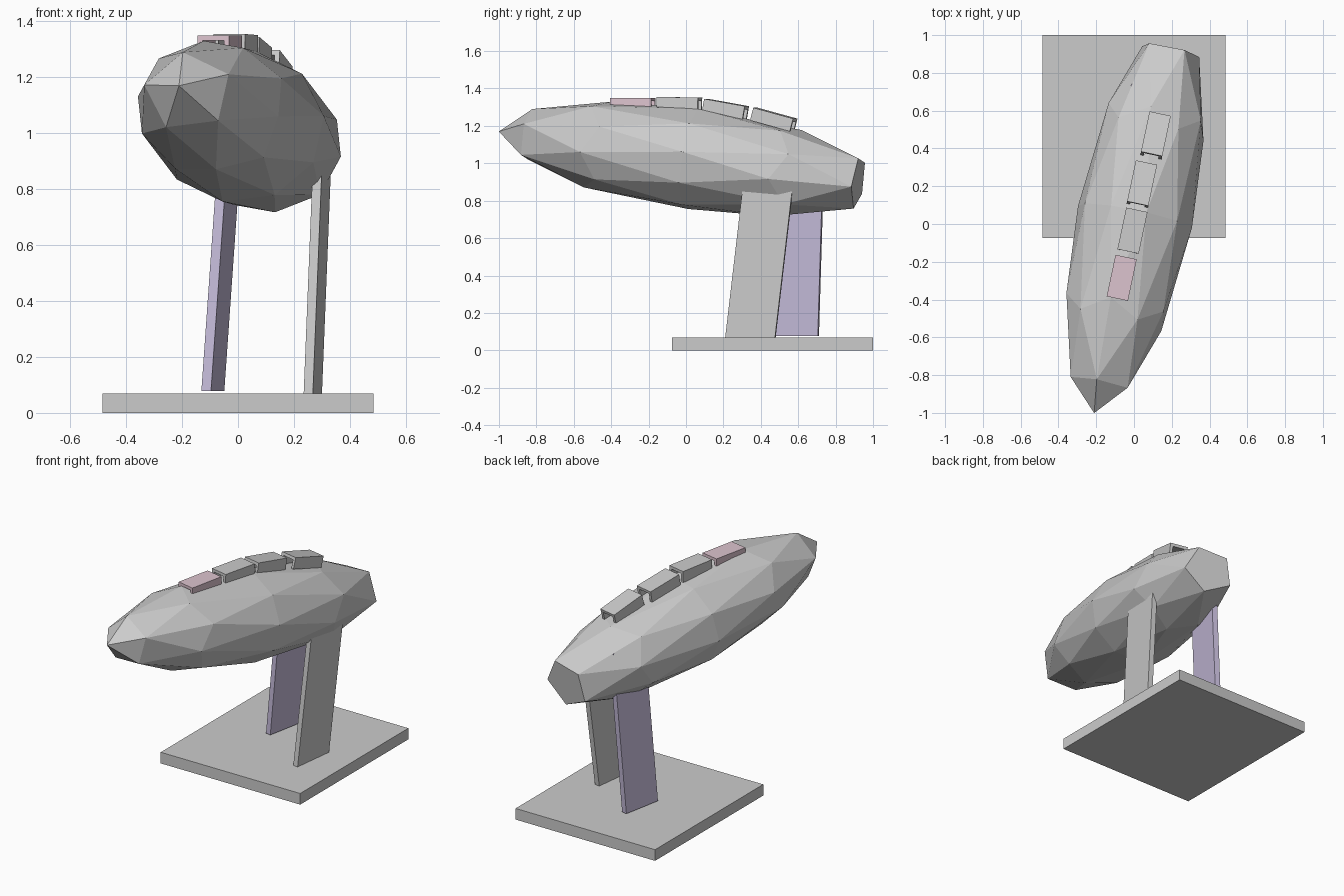
import bpy, bmesh
from math import radians, sin, cos
from mathutils import Vector, Matrix

if "Cube" in bpy.data.objects:
    bpy.data.objects.remove(bpy.data.objects["Cube"])


def material(name, rgb):
    m = bpy.data.materials.new(name)
    m.diffuse_color = (*rgb, 1)
    m.use_nodes = True
    m.node_tree.nodes["Principled BSDF"].inputs["Base Color"].default_value = m.diffuse_color
    return m


def finish(bm, name, mat=None):
    bmesh.ops.recalc_face_normals(bm, faces=bm.faces)
    me = bpy.data.meshes.new(name)
    bm.to_mesh(me)
    bm.free()
    ob = bpy.data.objects.new(name, me)
    bpy.context.collection.objects.link(ob)
    if mat:
        me.materials.append(mat)
    return ob


def leaning_plank(name, bottom, top, size, yaw=0, mat=None):
    """Box of footprint size, turned by yaw, sheared from bottom to top centre."""
    bm = bmesh.new()
    bmesh.ops.create_cube(bm, size=1)
    turn = Matrix.Rotation(radians(-yaw), 3, 'Z')
    for v in bm.verts:
        flat = turn @ Vector((v.co.x * size[0], v.co.y * size[1], 0))
        v.co = Vector(top if v.co.z > 0 else bottom) + flat
    return finish(bm, name, mat)


def roof_channel(name, top_centre, pitch, mat=None):
    """Upside-down U profile, open at both ends."""
    w, t, h, length = 0.0575, 0.018, 0.07, 0.225
    profile = [(-w, -h), (-w, 0), (w, 0), (w, -h),
               (w - t, -h), (w - t, -t), (t - w, -t), (t - w, -h)]
    bm = bmesh.new()
    face = bm.faces.new([bm.verts.new((x, -length / 2, z)) for x, z in profile])
    ext = bmesh.ops.extrude_face_region(bm, geom=[face], use_keep_orig=True)
    moved = [g for g in ext['geom'] if isinstance(g, bmesh.types.BMVert)]
    bmesh.ops.translate(bm, verts=moved, vec=(0, length, 0))
    bm.transform(Matrix.Translation(top_centre) @ Matrix.Rotation(radians(-12), 4, 'Z')
                 @ Matrix.Rotation(radians(-pitch), 4, 'X'))
    return finish(bm, name, mat)


pink = material("pink", (0.72, 0.55, 0.62))
purple = material("purple", (0.56, 0.50, 0.70))

# Hull: stretched icosphere with its rear tip flattened
centre = Vector((0.005, 0.037, 1.024))
back = Vector((0.40, 1.92, -0.27)).normalized()
right = Vector((back.y, -back.x, 0)).normalized()
up = right.cross(back)
roll = radians(-8)
bm = bmesh.new()
bmesh.ops.create_icosphere(bm, subdivisions=2, radius=1)
rear_tip = min(bm.verts, key=lambda v: v.co.z)
for v in bm.verts:
    a, b, c = v.co
    lift = a * cos(roll) - b * sin(roll)
    side = a * sin(roll) + b * cos(roll)
    v.co = centre - back * 1.07 * c + up * 0.275 * lift + right * 0.31 * side
bmesh.ops.dissolve_verts(bm, verts=[rear_tip])
finish(bm, "hull")

# Base plate
leaning_plank("base_plate", (0, 0.4625, 0), (0, 0.4625, 0.07), (0.97, 1.075))

# Supporting planks
leaning_plank("right_support", (0.266, 0.34, 0.03), (0.302, 0.445, 0.93),
              (0.033, 0.268), 7)
leaning_plank("left_support", (-0.09, 0.585, 0.078), (-0.02, 0.615, 1.075),
              (0.035, 0.25), 11, purple)

# Row of channels along the roof
for i, (pos, pitch) in enumerate([((-0.065, -0.285, 1.35), 0),
                                  ((-0.008, -0.035, 1.353), 1),
                                  ((0.043, 0.217, 1.325), 10),
                                  ((0.116, 0.478, 1.268), 15)]):
    roof_channel(f"roof_channel_{i + 1}", pos, pitch, pink if i == 0 else None)
